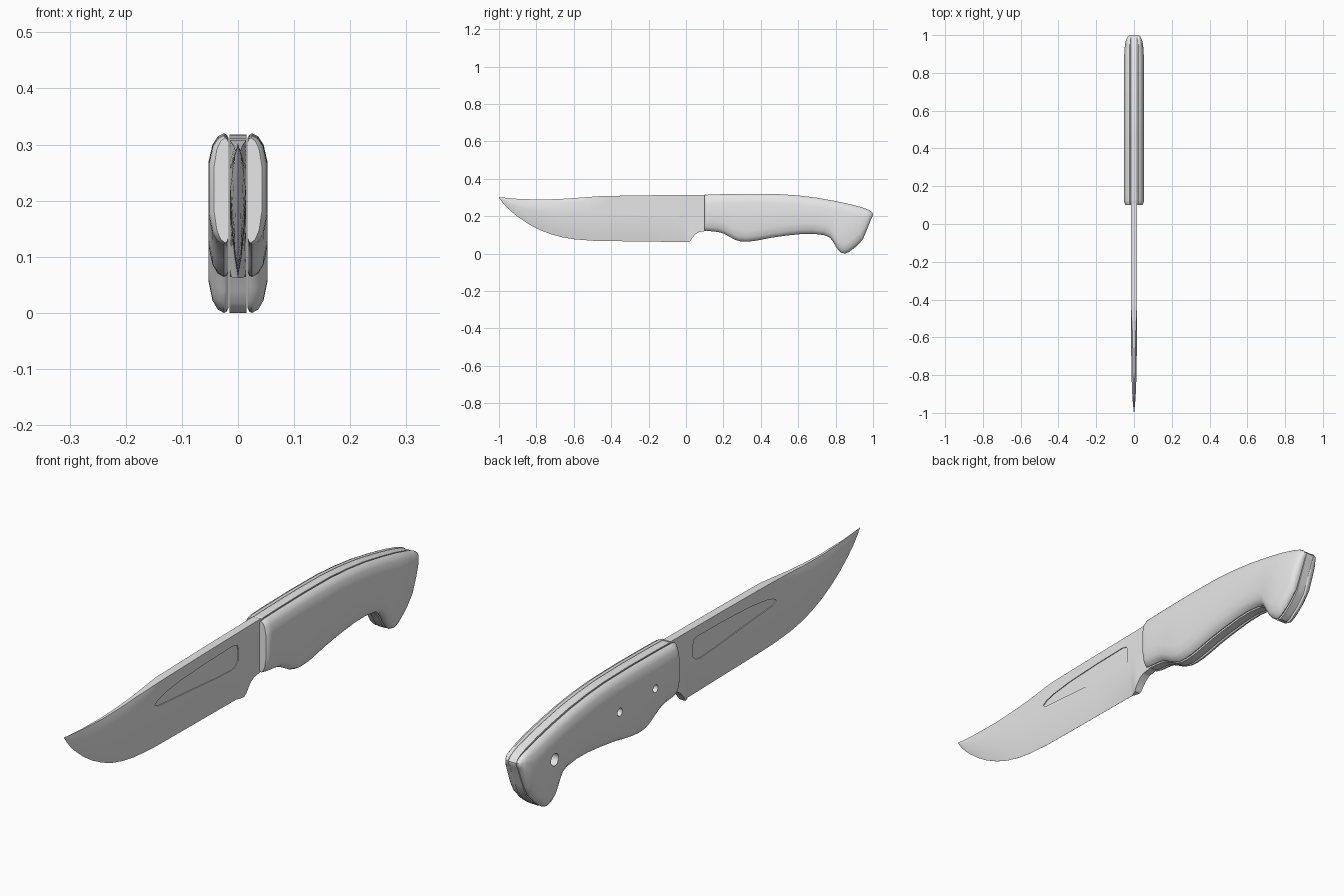
import bpy, bmesh, math

if "Cube" in bpy.data.objects:
    bpy.data.objects.remove(bpy.data.objects["Cube"])

grey = bpy.data.materials.new("plain_grey")
grey.diffuse_color = (0.8, 0.8, 0.8, 1)
grey.use_nodes = True
grey.node_tree.nodes["Principled BSDF"].inputs["Base Color"].default_value = grey.diffuse_color


def lerp(curve, y):
    """Height or width at y along a list of (y, value) points."""
    for (a, va), (b, vb) in zip(curve, curve[1:]):
        if y <= b:
            return va + (vb - va) * max(0, (y - a) / (b - a))
    return curve[-1][1]


def finish(name, bm):
    bmesh.ops.remove_doubles(bm, verts=bm.verts, dist=1e-5)
    bmesh.ops.recalc_face_normals(bm, faces=bm.faces)
    mesh = bpy.data.meshes.new(name)
    bm.to_mesh(mesh)
    bm.free()
    mesh.materials.append(grey)
    obj = bpy.data.objects.new(name, mesh)
    bpy.context.collection.objects.link(obj)
    return obj


def loft(name, stations, section, side=1):
    """Skin closed (x, z) sections placed along y."""
    bm = bmesh.new()
    rings = [[bm.verts.new((side * x, y, z)) for x, z in section(y)] for y in stations]
    n = len(rings[0])
    for r, s in zip(rings, rings[1:]):
        for i in range(n):
            j = (i + 1) % n
            bm.faces.new((r[i], r[j], s[j], s[i]))
    bm.faces.new(rings[0])
    bm.faces.new(rings[-1][::-1])
    return finish(name, bm)


def prism(name, outline, x0, x1):
    """Extrude a (y, z) outline along x."""
    bm = bmesh.new()
    a = [bm.verts.new((x0, y, z)) for y, z in outline]
    face = bm.faces.new(a)
    new = bmesh.ops.extrude_face_region(bm, geom=[face])["geom"]
    bmesh.ops.translate(bm, vec=(x1 - x0, 0, 0),
                        verts=[v for v in new if isinstance(v, bmesh.types.BMVert)])
    return finish(name, bm)


def activate(obj):
    bpy.ops.object.select_all(action='DESELECT')
    obj.select_set(True)
    bpy.context.view_layer.objects.active = obj


def cut(obj, cutter):
    activate(obj)
    mod = obj.modifiers.new("cut", 'BOOLEAN')
    mod.operation, mod.solver, mod.object = 'DIFFERENCE', 'EXACT', cutter
    bpy.ops.object.modifier_apply(modifier=mod.name)
    bpy.data.objects.remove(cutter)


def smooth(obj, angle=35):
    activate(obj)
    bpy.ops.object.shade_smooth_by_angle(angle=math.radians(angle))


# Blade: upswept point, bevelled false edge on the spine, notch before the handle
spine = [(-1, .302), (-.95, .297), (-.9, .293), (-.78, .289), (-.68, .292), (-.6, .297),
         (-.52, .303), (-.45, .308), (-.2, .312), (.11, .315)]
edge = [(-1, .299), (-.985, .278), (-.96, .249), (-.93, .222), (-.89, .19), (-.84, .157),
        (-.78, .126), (-.72, .103), (-.66, .087), (-.6, .077), (-.5, .069), (-.4, .067),
        (-.01, .062), (0, .062), (.02, .064), (.035, .085), (.05, .103), (.07, .116), (.11, .122)]
thick = [(-1, .0008), (-.95, .006), (-.88, .0105), (-.78, .0138), (-.65, .015), (.11, .015)]
bevel = [(-1, .2), (-.75, .35), (-.6, .5), (-.45, 1), (.11, 1)]
grind = [(-1, 0), (-.01, 0), (.01, .6), (.03, 1), (.11, 1)]


def blade_section(y):
    t, b, w = lerp(spine, y), lerp(edge, y), lerp(thick, y)
    h, s, g = t - b, lerp(bevel, y), lerp(grind, y)
    drop = min(.3 * h, .004 + .04 * (1 - s))
    half = [(w * max(g, .02), b),
            (w * (.42 + .58 * g), b + .14 * h),
            (w * (.8 + .2 * g), b + .36 * h),
            (w, b + .58 * h),
            (w, t - drop),
            (w * s, t)]
    return half + [(-x, z) for x, z in reversed(half)]


stations = sorted({y for c in (spine, edge, thick, grind) for y, _ in c})
blade = loft("blade", stations, blade_section)

# Shallow hollow on each blade face
hollow = [(-.5, .232), (-.48, .222), (-.42, .217), (-.3, .208), (-.15, .195), (-.06, .19),
          (-.035, .195), (-.02, .21), (-.018, .25), (-.025, .27), (-.05, .276), (-.2, .273),
          (-.35, .266), (-.44, .255), (-.48, .245)]
for side in (1, -1):
    cut(blade, prism("hollow_cutter", hollow, side * .0118, side * .04))
smooth(blade, 20)

# Handle outline shared by the tang and both scales
top = [(.1, .312), (.12, .316), (.2, .318), (.35, .32), (.5, .318), (.6, .311), (.7, .299),
       (.8, .281), (.88, .264), (.94, .248), (.975, .235), (.99, .226), (1, .214)]
bottom = [(.1, .125), (.12, .121), (.17, .116), (.2, .108), (.23, .092), (.26, .075),
          (.29, .066), (.32, .064), (.36, .067), (.4, .074), (.46, .086), (.54, .097),
          (.62, .105), (.68, .106), (.74, .099), (.77, .085), (.785, .066), (.8, .04),
          (.815, .017), (.83, .005), (.85, 0), (.87, .008), (.91, .038), (.945, .075),
          (.96, .11), (.975, .147), (.99, .185), (1, .206)]
width = [(.1, .72), (.106, .88), (.115, .97), (.13, 1), (.88, 1), (.93, .93), (.96, .82),
         (.98, .65), (.992, .45), (1, .25)]
stations = sorted({y for c in (top, bottom, width) for y, _ in c})


def tang_section(y):
    t, b = lerp(top, y), lerp(bottom, y)
    return [(-.0155, b), (.0155, b), (.0155, t - .002), (-.0155, t - .002)]


def scale_section(y):
    t, b, w = lerp(top, y), lerp(bottom, y), lerp(width, y)
    k = min(1, (t - b) / .18)
    rim = [(.017, .009), (.0205, .002), (.025, 0), (.036, .006), (.0455, .022), (.0525, .056)]
    pts = [(.017 + (x - .017) * w, d * k) for x, d in rim]
    return [(x, b + d) for x, d in pts] + [(x, t - d * .9) for x, d in reversed(pts)]


smooth(loft("tang", stations, tang_section))
right_scale = loft("right_scale", stations, scale_section)
left_scale = loft("left_scale", stations, scale_section, -1)

# Three round fastener holes in the left scale
for y, z, r in ((.83, .17, .022), (.455, .2, .014), (.25, .207, .014)):
    ring = [(y + r * math.cos(i * math.tau / 24), z + r * math.sin(i * math.tau / 24))
            for i in range(24)]
    cut(left_scale, prism("hole_cutter", ring, -.08, -.0165))
for scale in (right_scale, left_scale):
    smooth(scale, 40)
